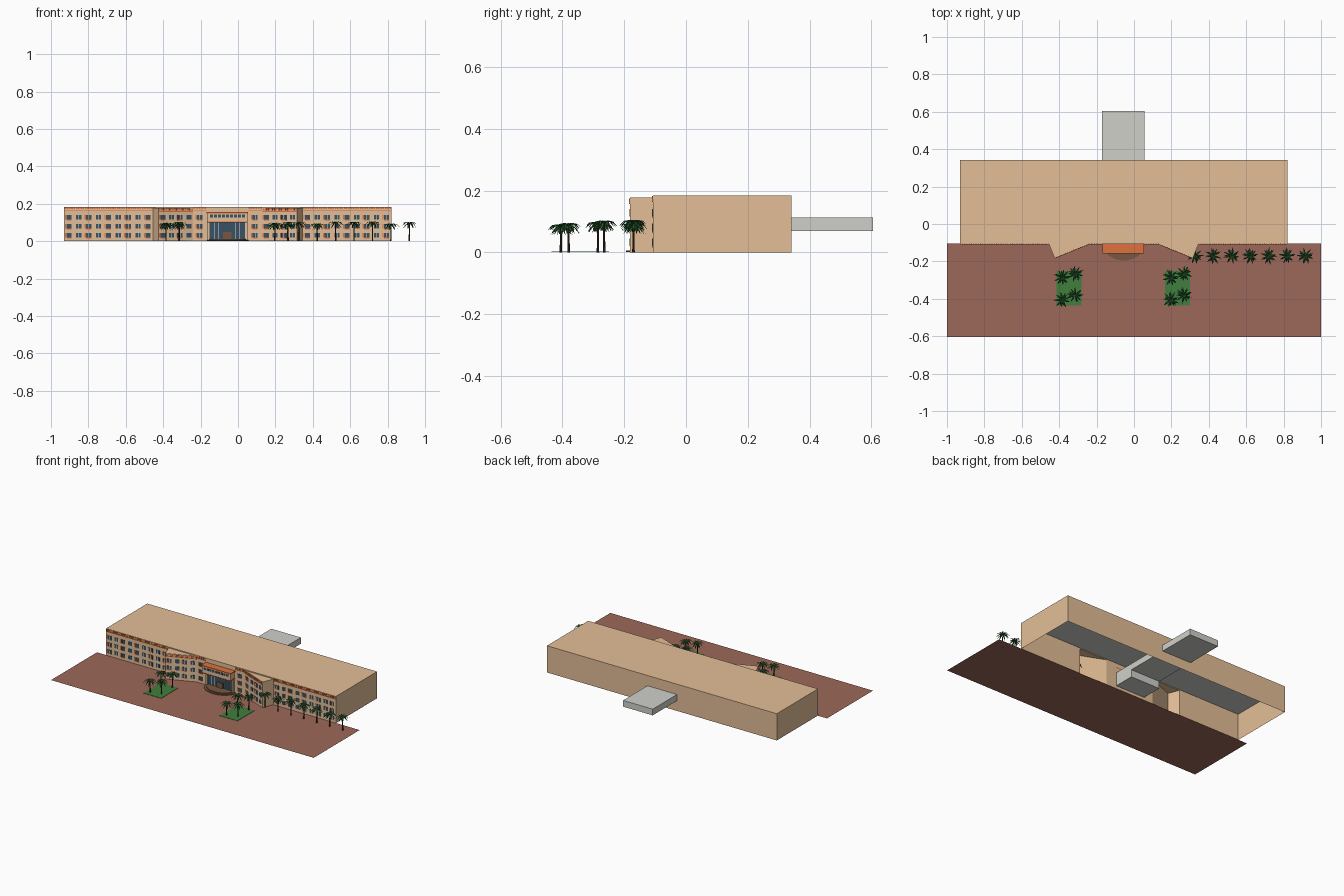
import bpy, bmesh, math, random
from mathutils import Vector

if "Cube" in bpy.data.objects:
    bpy.data.objects.remove(bpy.data.objects["Cube"])

random.seed(4)

def mat(name, r, g, b):
    m = bpy.data.materials.new(name)
    m.diffuse_color = (r, g, b, 1)
    m.use_nodes = True
    m.node_tree.nodes["Principled BSDF"].inputs["Base Color"].default_value = m.diffuse_color
    return m

TAN = mat("sandstone", .77, .52, .31)
BRICK = mat("brick_paving", .34, .138, .10)
GREY = mat("concrete", .63, .63, .59)
GRASS = mat("grass", .05, .21, .045)
LEAF = mat("palm_leaf", .022, .12, .028)
BARK = mat("bark", .05, .025, .015)
ORANGE = mat("terracotta", .74, .165, .05)
GLASS = mat("dark_glass", .04, .085, .125)
WHITE = mat("white_frame", .85, .83, .78)
STEP = mat("step_stone", .19, .095, .055)

def finish(name, bm, material):
    me = bpy.data.meshes.new(name)
    bm.to_mesh(me)
    bm.free()
    me.materials.append(material)
    ob = bpy.data.objects.new(name, me)
    bpy.context.collection.objects.link(ob)
    return ob

def poly(bm, pts):
    bm.faces.new([bm.verts.new(p) for p in pts])

def box_into(bm, x0, x1, y0, y1, z0, z1):
    v = [bm.verts.new((x, y, z)) for z in (z0, z1)
         for x, y in ((x0, y0), (x1, y0), (x1, y1), (x0, y1))]
    for f in ((3, 2, 1, 0), (4, 5, 6, 7), (0, 1, 5, 4), (1, 2, 6, 5), (2, 3, 7, 6), (3, 0, 4, 7)):
        bm.faces.new([v[i] for i in f])

def box(name, material, *dims):
    bm = bmesh.new()
    box_into(bm, *dims)
    return finish(name, bm, material)

# ---- building shell, open underneath ----
X0, X1, YF, YB, H, HW = -.93, .82, -.107, .341, .184, .177
CX = -.055
A, TIP, C, YT = .40, .37, .185, -.182      # wedge bay: outer, tip, inner offsets and tip depth

def wall(bm, p, q, z0, z1):
    poly(bm, [(*p, z0), (*q, z0), (*q, z1), (*p, z1)])

left = [(CX - A, YF), (CX - TIP, YT), (CX - C, YF)]
right = [(CX + C, YF), (CX + TIP, YT), (CX + A, YF)]
bm = bmesh.new()
wall(bm, (X1, YF), (X1, YB), 0, H)
wall(bm, (X1, YB), (X0, YB), 0, H)
wall(bm, (X0, YB), (X0, YF), 0, H)
for p, q in (((X0, YF), left[0]), (left[2], right[0]), (right[2], (X1, YF))):
    wall(bm, p, q, 0, H)
poly(bm, [(X0, YF, H), (X1, YF, H), (X1, YB, H), (X0, YB, H)])
for w in (left, right):
    wall(bm, w[0], w[1], 0, HW)
    wall(bm, w[1], w[2], 0, HW)
    wall(bm, w[0], w[2], HW, H)
    poly(bm, [(*p, HW) for p in w])
finish("building_shell", bm, TAN)

# ceiling, the long slab that runs through to the rear, and the entrance hall
box("ceiling", GREY, X0 + .003, X1 - .003, YF + .003, YB - .003, H - .004, H - .002)
box("rear_slab", GREY, CX - .115, CX + .11, YF + .002, .605, .07, .113)
box("entrance_hall", GREY, CX - .115, CX + .11, YF + .002, .04, .02, .07)

# ---- facade details, gathered per colour ----
parts = {"window_panes": (GLASS, bmesh.new()), "window_mullions": (WHITE, bmesh.new()),
         "terracotta_trim": (ORANGE, bmesh.new())}

def plate(part, p, q, u0, u1, z0, z1, t):
    """Thin plate on the wall p-q, from distance u0 to u1 along it."""
    b = parts[part][1]
    p, q = Vector(p), Vector(q)
    d = (q - p).normalized()
    n = Vector((d.y, -d.x))
    c = [p + d * u0, p + d * u0 + n * t, p + d * u1 + n * t, p + d * u1]
    v = [[b.verts.new((k.x, k.y, z)) for k in c] for z in (z0, z1)]
    b.faces.new(v[1])
    b.faces.new(v[0][::-1])
    for i in range(3):
        b.faces.new((v[0][i], v[0][i + 1], v[1][i + 1], v[1][i]))

def facade(p, q, bays, top):
    length = (Vector(q) - Vector(p)).length
    s = length / bays
    for i in range(bays):
        m = (i + .5) * s
        for z in (.02, .068, .116):
            plate("window_panes", p, q, m - .014, m + .014, z, z + .025, .002)
            plate("window_mullions", p, q, m - .001, m + .001, z, z + .025, .003)
            if i % 2 == 0:                       # coloured panels beside every second window
                plate("terracotta_trim", p, q, m - .022, m - .015, z, z + .025, .002)
                plate("terracotta_trim", p, q, m - .014, m + .014, z - .005, z, .002)
    # cornice: solid line and a row of small blocks
    plate("terracotta_trim", p, q, .002, length - .002, top - .021, top - .016, .003)
    n = int(length / .012)
    for i in range(n):
        u = (i + .5) * length / n
        plate("terracotta_trim", p, q, u - .0042, u + .0042, top - .013, top - .002, .003)

facade((X0, YF), left[0], 9, H)
facade(right[2], (X1, YF), 9, H)
facade(left[1], left[2], 4, HW)
facade(right[0], right[1], 4, HW)
facade(left[2], (CX - .113, YF), 1, H)
facade((CX + .108, YF), right[0], 1, H)

# ---- entrance: glazing, columns, portico head ----
E0, E1 = CX - .11, CX + .105
front = ((E0, YF), (E1, YF))
plate("window_panes", *front, .012, .203, .01, .102, .003)
for i in (0, 1, 2, 6, 7, 8):
    u = .018 + i * .0224
    plate("window_mullions", *front, u - .001, u + .001, .01, .1, .005)
box("portico_head", TAN, E0, E1, -.155, YF, .105, .148)
box("portico_roof", ORANGE, E0 - .004, E1 + .004, -.158, YF, .148, .155)
box("portico_lower_trim", ORANGE, E0 - .002, E1 + .002, -.157, YF, .1, .105)
head = ((E0, -.155), (E1, -.155))
for i in range(9):
    u = .022 + i * .0214
    plate("window_panes", *head, u - .008, u + .008, .127, .142, .002)
bm = bmesh.new()
for x in (E0 + .006, E1 - .006):
    box_into(bm, x - .006, x + .006, -.118, YF, 0, .1)
finish("portico_piers", bm, TAN)
box("entrance_door", STEP, CX - .025, CX + .02, -.118, YF, .01, .048)

for name, (m, b) in parts.items():
    finish(name, b, m)

# half-round steps
for k, (rx, ry, z0, z1) in enumerate(((.112, .088, .002, .007), (.098, .074, .007, .012))):
    bm = bmesh.new()
    ring = [(CX + rx * math.cos(a), YF + ry * math.sin(a))
            for a in (math.pi + math.pi * i / 20 for i in range(21))]
    poly(bm, [(*p, z1) for p in ring])
    for p, q in zip(ring, ring[1:]):
        wall(bm, p, q, z0, z1)
    finish("entrance_step_%d" % (k + 1), bm, STEP)

# ---- flat forecourt and planting beds ----
bm = bmesh.new()
poly(bm, [(-1, -.605, 0), (1, -.605, 0), (1, -.105, 0), (-1, -.105, 0)])
finish("forecourt", bm, BRICK)
for side, x in (("left", -.415), ("right", .165)):
    box(side + "_lawn", GRASS, x, x + .135, -.435, -.25, .001, .003)

# ---- palms ----
def palm(name, x, y, h):
    bm = bmesh.new()
    bmesh.ops.create_cone(bm, cap_ends=True, segments=6, radius1=.0042, radius2=.0026, depth=h)
    bmesh.ops.translate(bm, verts=bm.verts, vec=(x, y, h / 2))
    finish(name + "_trunk", bm, BARK)
    bm = bmesh.new()
    turn = random.random() * 6
    # upper spreading fronds, then lower drooping ones
    for count, reach, heights in ((9, .045, (0, .011, .008, -.008)), (7, .037, (0, .004, -.006, -.023))):
        for i in range(count):
            a = turn + i * math.tau / count + random.uniform(-.12, .12)
            d, s = Vector((math.cos(a), math.sin(a), 0)), Vector((-math.sin(a), math.cos(a), 0))
            r = reach * random.uniform(.88, 1.08)
            rows = []
            for t, z, w in zip((0, .33, .68, 1), heights, (.001, .0045, .0038, .0003)):
                c = Vector((x, y, h)) + d * (r * t) + Vector((0, 0, z))
                drop = Vector((0, 0, w * .4))
                rows.append([bm.verts.new(v) for v in (c + s * w - drop, c, c - s * w - drop)])
            for m, n in zip(rows, rows[1:]):
                for j in (0, 1):
                    bm.faces.new((m[j], m[j + 1], n[j + 1], n[j]))
        turn += .3
    finish(name + "_fronds", bm, LEAF)

for side, cx in (("left", -.35), ("right", .232)):
    for i, (dx, y, h) in enumerate(((-.035, -.285, .088), (.036, -.265, .092),
                                    (-.035, -.405, .08), (.034, -.38, .084))):
        palm("%s_lawn_palm_%d" % (side, i + 1), cx + dx, y, h)
for i in range(7):
    palm("avenue_palm_%d" % (i + 1), .325 + i * .0985, -.17, .088 + random.uniform(-.006, .006))
